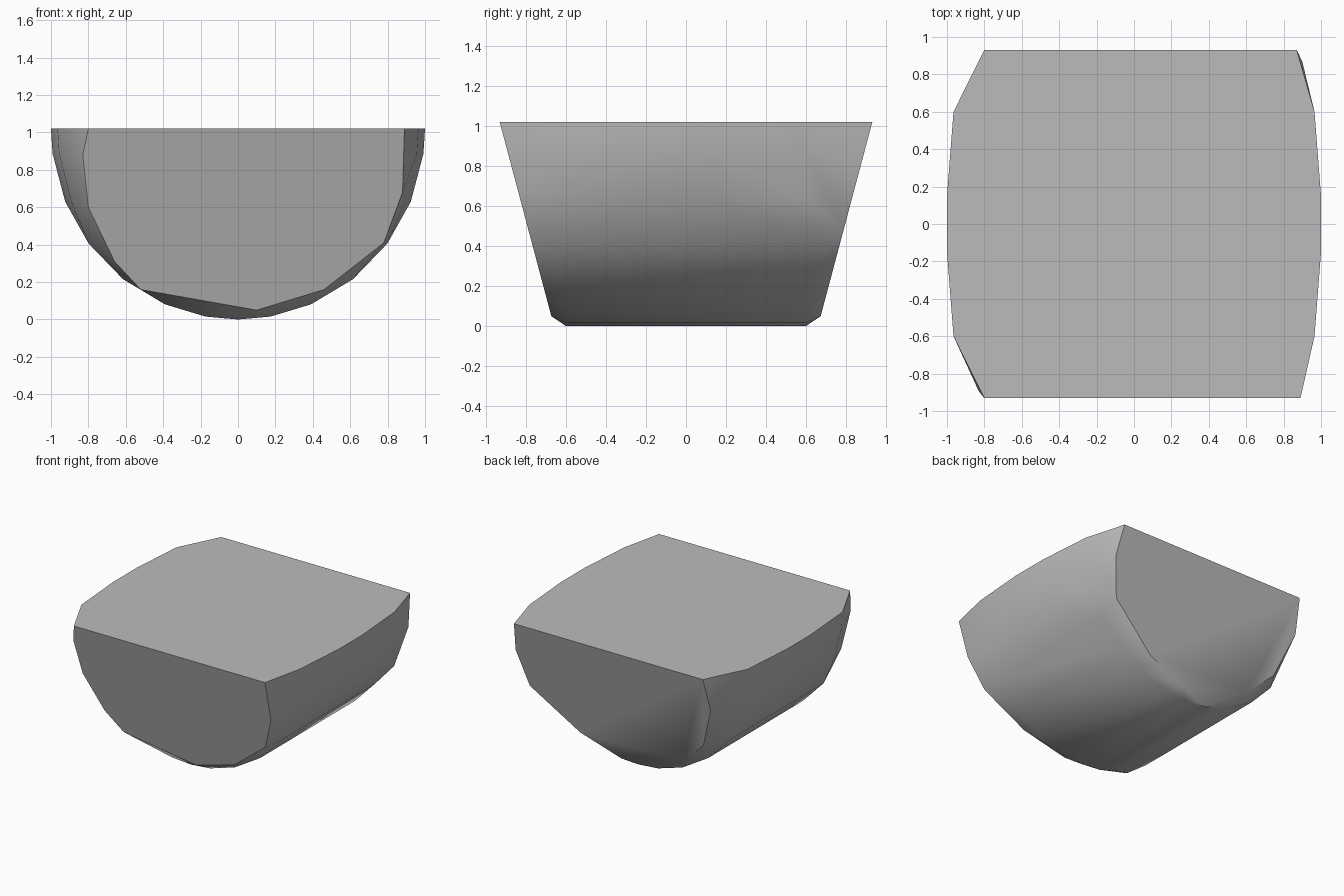
import bpy
import bmesh
from math import cos, sin, radians

cube = bpy.data.objects.get("Cube")
if cube:
    bpy.data.objects.remove(cube, do_unlink=True)

TOP = 1.02
END_FOOT = 0.66      # end faces lean outward from here
END_SLOPE = 0.266
SECTION_ANGLES = (0, 7.5, 22.5, 37, 52, 67, 80, 90)

# Outlines (x, z) of the two leaning end faces
FRONT_OUTLINE = [(-.8, TOP), (-.83, .88), (-.8, .6), (-.66, .31), (-.52, .16),
                 (.1, .05), (.46, .16), (.78, .41), (.88, .68), (.89, TOP)]
BACK_OUTLINE = [(-.8, TOP), (-.82, .75), (-.69, .4), (-.47, .19), (.1, .05),
                (.44, .18), (.83, .48), (.9, .78), (.87, TOP)]


def grey_material():
    mat = bpy.data.materials.new("light grey")
    mat.use_nodes = True
    colour = (0.5, 0.5, 0.5, 1)
    mat.diffuse_color = colour
    mat.node_tree.nodes["Principled BSDF"].inputs["Base Color"].default_value = colour
    return mat


def section(y, rim_scale):
    """Half-round section; the part near the rim is narrowed by rim_scale."""
    points = []
    for angle in SECTION_ANGLES:
        a = radians(angle)
        x, z = cos(a), TOP * (1 - sin(a))
        if angle < 30:
            x *= rim_scale
        points += [(x, y, z), (-x, y, z)]
    return points


def end_face(outline, side):
    return [(x, side * (END_FOOT + END_SLOPE * z), z) for x, z in outline]


# Bulging half-barrel body wrapped around its sections and end faces
points = end_face(FRONT_OUTLINE, -1) + end_face(BACK_OUTLINE, 1)
for side in (-1, 1):
    points += section(side * 0.15, 1) + section(side * 0.6, 0.965)

bm = bmesh.new()
for p in points:
    bm.verts.new(p)
bmesh.ops.remove_doubles(bm, verts=bm.verts, dist=0.001)
hull = bmesh.ops.convex_hull(bm, input=bm.verts)
loose = {v for v in hull["geom_interior"] + hull["geom_unused"]
         if isinstance(v, bmesh.types.BMVert)}
bmesh.ops.delete(bm, geom=list(loose), context="VERTS")
bmesh.ops.dissolve_limit(bm, angle_limit=radians(1), verts=bm.verts, edges=bm.edges)
bmesh.ops.recalc_face_normals(bm, faces=bm.faces)

mesh = bpy.data.meshes.new("half_barrel")
bm.to_mesh(mesh)
bm.free()
mesh.materials.append(grey_material())
body = bpy.data.objects.new("half_barrel", mesh)
bpy.context.collection.objects.link(body)

# Smooth curved side, crisp rim and end faces
bpy.context.view_layer.objects.active = body
body.select_set(True)
bpy.ops.object.shade_smooth_by_angle(angle=radians(30))
